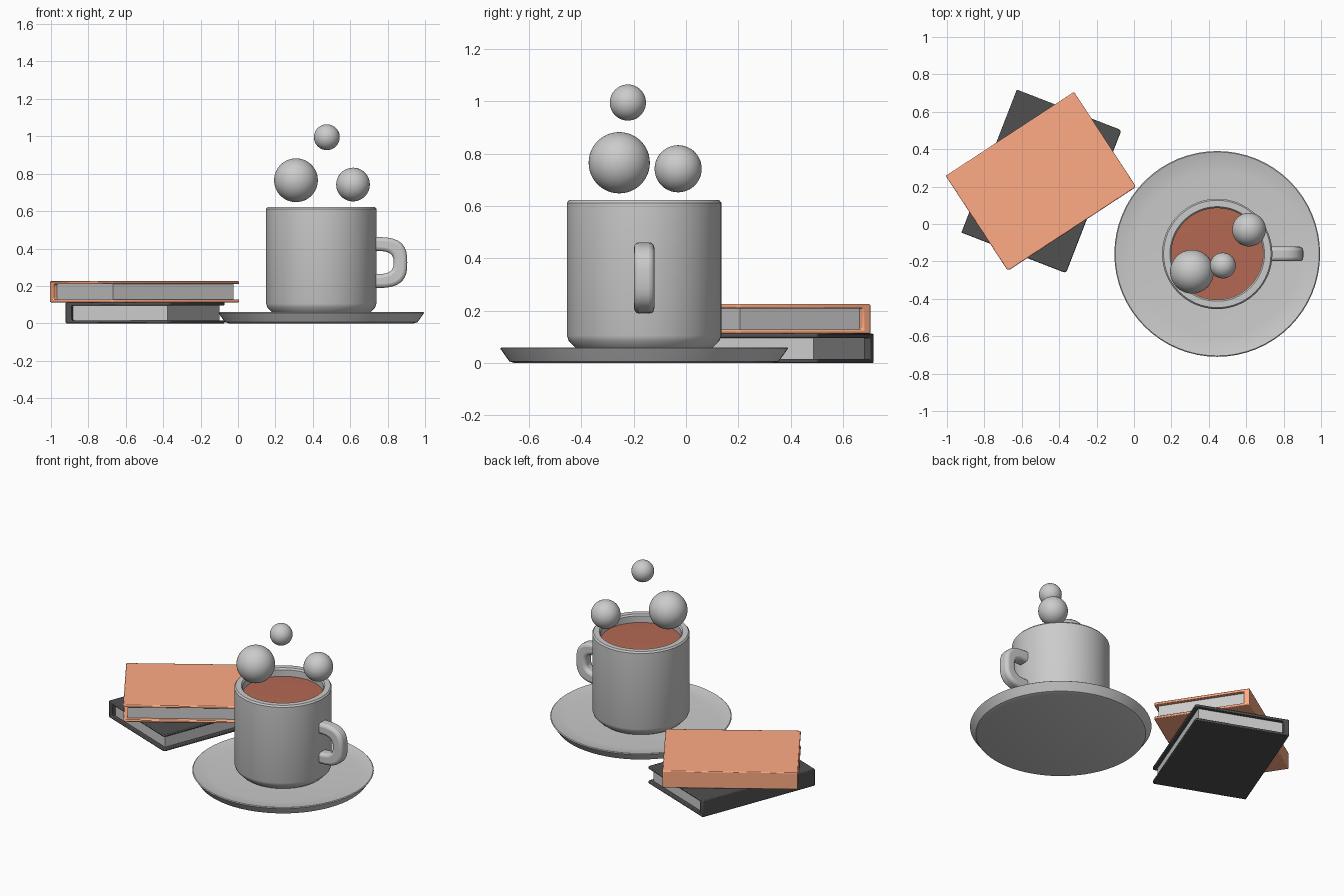
import bpy, bmesh, math
from mathutils import Matrix

if "Cube" in bpy.data.objects:
    bpy.data.objects.remove(bpy.data.objects["Cube"])

CX, CY = 0.445, -0.16


def material(name, rgb):
    m = bpy.data.materials.new(name)
    m.diffuse_color = (*rgb, 1)
    m.use_nodes = True
    m.node_tree.nodes["Principled BSDF"].inputs["Base Color"].default_value = m.diffuse_color
    return m


def finish(name, bm, mat=None, bevel=0, segments=3, angle=35):
    bmesh.ops.recalc_face_normals(bm, faces=bm.faces)
    me = bpy.data.meshes.new(name)
    bm.to_mesh(me)
    bm.free()
    ob = bpy.data.objects.new(name, me)
    bpy.context.collection.objects.link(ob)
    if mat:
        me.materials.append(mat)
    if bevel:
        mod = ob.modifiers.new("round_edges", 'BEVEL')
        mod.width, mod.segments, mod.limit_method = bevel, segments, 'ANGLE'
    bpy.ops.object.select_all(action='DESELECT')
    bpy.context.view_layer.objects.active = ob
    ob.select_set(True)
    bpy.ops.object.shade_smooth_by_angle(angle=math.radians(angle))
    return ob


def lathe(name, profile, mat=None, steps=64):
    bm = bmesh.new()
    vs = [bm.verts.new((r, 0, z)) for r, z in profile]
    es = [bm.edges.new(p) for p in zip(vs, vs[1:])]
    bmesh.ops.spin(bm, geom=vs + es, cent=(0, 0, 0), axis=(0, 0, 1),
                   angle=math.tau, steps=steps)
    bmesh.ops.remove_doubles(bm, verts=bm.verts, dist=1e-5)
    ob = finish(name, bm, mat)
    ob.location = (CX, CY, 0)
    return ob


def extrude(outline, depth, to3d):
    bm = bmesh.new()
    rings = [[bm.verts.new(to3d(a, b, s * depth / 2)) for a, b in outline] for s in (-1, 1)]
    bm.faces.new(rings[0])
    bm.faces.new(rings[1])
    n = len(outline)
    for i in range(n):
        j = (i + 1) % n
        bm.faces.new((rings[0][i], rings[0][j], rings[1][j], rings[1][i]))
    return bm


orange = material("orange_cover", (1.0, 0.41, 0.23))
dark = material("dark_cover", (0.08, 0.08, 0.08))
brown = material("coffee_brown", (0.46, 0.14, 0.085))

# Saucer, cup and drink
lathe("saucer", [(0, 0), (0.495, 0), (0.515, 0.006), (0.546, 0.05), (0.55, 0.056),
                 (0.545, 0.06), (0.50, 0.05), (0.44, 0.045), (0, 0.045)])
lathe("cup", [(0, 0.046), (0.245, 0.046), (0.262, 0.058), (0.288, 0.085), (0.295, 0.105),
              (0.295, 0.612), (0.287, 0.622), (0.253, 0.622), (0.245, 0.612),
              (0.245, 0.12), (0.22, 0.10), (0, 0.10)])
lathe("coffee", [(0, 0.50), (0.2455, 0.50), (0.2455, 0.568), (0, 0.572)], brown)


# Handle: band between two superelliptic arcs
def arc(ax, az, n=20):
    pts = []
    for i in range(n + 1):
        t = math.pi / 2 - math.pi * i / n
        c, s = max(math.cos(t), 0), math.sin(t)
        pts.append((0.74 + ax * c ** 0.7, 0.325 + az * math.copysign(abs(s) ** 0.7, s)))
    return pts


outer, inner = arc(0.165, 0.136), arc(0.092, 0.062)
outer = [(0.71, outer[0][1])] + outer + [(0.71, outer[-1][1])]
inner = [(0.71, inner[0][1])] + inner + [(0.71, inner[-1][1])]
bm = extrude(outer + inner[::-1], 0.078, lambda x, z, d: (x, CY + d, z))
finish("cup_handle", bm, bevel=0.02, segments=3)

# Steam puffs
for i, (x, y, z, r) in enumerate([(0.31, -0.255, 0.765, 0.117), (0.615, -0.03, 0.742, 0.09),
                                  (0.475, -0.222, 0.995, 0.069)]):
    bm = bmesh.new()
    bmesh.ops.create_uvsphere(bm, u_segments=48, v_segments=24, radius=r)
    finish(f"steam_puff_{i + 1}", bm).location = (x, y, z)


# Books: C-shaped cover (spine on local +y) around a page block
def book(name, cx, cy, z0, z1, length, width, angle, mat):
    w, t, sp, h = width / 2, 0.016, 0.035, z1 - z0
    cover = [(-w, 0), (w, 0), (w, h), (-w, h), (-w, h - t), (w - sp, h - t), (w - sp, t), (-w, t)]
    place = Matrix.Translation((cx, cy, z0)) @ Matrix.Rotation(math.radians(angle), 4, 'Z')
    bm = extrude(cover, length, lambda y, z, d: (d, y, z))
    # round the cover corners
    corners = [e for e in bm.edges if abs(e.verts[0].co.z - e.verts[1].co.z) > 1e-4
               and abs(e.verts[0].co.z - e.verts[1].co.z) < t * 1.1]
    bmesh.ops.bevel(bm, geom=corners, offset=0.015, segments=3, affect='EDGES', profile=0.5)
    finish(name + "_cover", bm, mat, bevel=0.005, segments=2).matrix_world = place
    bm = bmesh.new()
    y0, y1 = -w + 0.025, w - sp + 0.003
    bmesh.ops.create_cube(bm, size=1, matrix=Matrix.Translation((0, (y0 + y1) / 2, h / 2))
                          @ Matrix.Diagonal((length - 0.05, y1 - y0, h - 2 * t + 0.002, 1)))
    finish(name + "_pages", bm).matrix_world = place


book("lower_book", -0.495, 0.228, 0.0, 0.112, 0.82, 0.60, 68.8, dark)
book("upper_book", -0.4975, 0.228, 0.112, 0.225, 0.82, 0.607, 33.2, orange)
